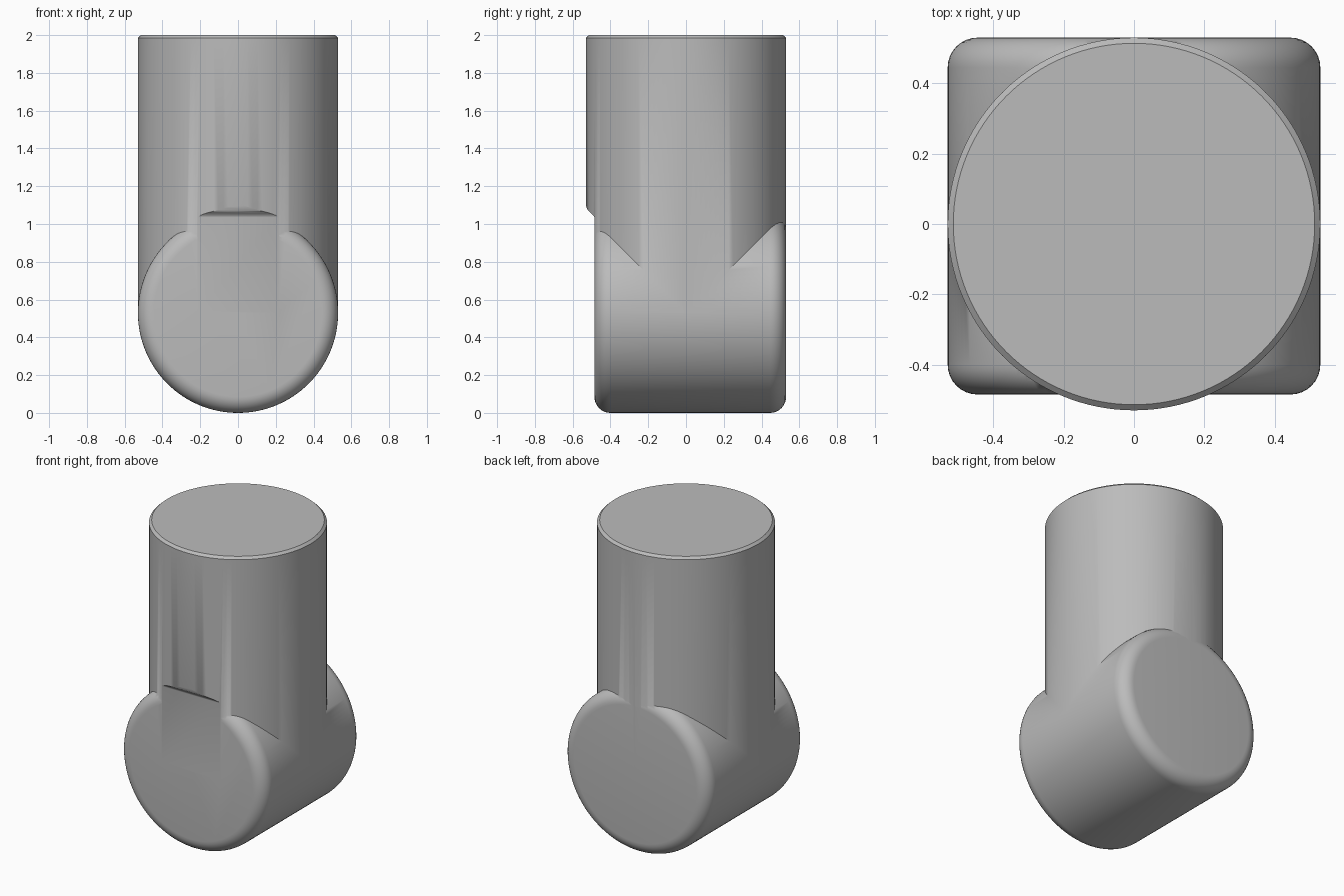
import bpy
import bmesh
import math
from mathutils import Matrix

cube = bpy.data.objects.get("Cube")
if cube:
    bpy.data.objects.remove(cube, do_unlink=True)

R = 0.53          # radius of both cylinders
FRONT = -0.485    # flat front cap
BACK = 0.53       # flat back cap
ROUND = 0.085     # rounding of the cap rims

grey = bpy.data.materials.new("plain grey")
grey.use_nodes = True
colour = (0.5, 0.5, 0.5, 1)
grey.diffuse_color = colour
grey.node_tree.nodes["Principled BSDF"].inputs["Base Color"].default_value = colour


def make_object(name, bm):
    bmesh.ops.recalc_face_normals(bm, faces=bm.faces)
    mesh = bpy.data.meshes.new(name)
    bm.to_mesh(mesh)
    bm.free()
    mesh.materials.append(grey)
    obj = bpy.data.objects.new(name, mesh)
    bpy.context.collection.objects.link(obj)
    return obj


def lathe(name, profile, matrix=Matrix(), sides=128):
    """Turn (radius, height) points about z and close both ends."""
    bm = bmesh.new()
    rings = []
    for r, h in profile:
        angles = [math.tau * i / sides for i in range(sides)]
        rings.append([bm.verts.new((r * math.cos(a), r * math.sin(a), h)) for a in angles])
    for low, high in zip(rings, rings[1:]):
        for i in range(sides):
            j = (i + 1) % sides
            bm.faces.new((low[i], low[j], high[j], high[i]))
    bm.faces.new(rings[0])
    bm.faces.new(rings[-1])
    bm.transform(matrix)
    return make_object(name, bm)


def boolean(target, tool, operation):
    mod = target.modifiers.new(operation.title(), "BOOLEAN")
    mod.operation = operation
    mod.solver = "EXACT"
    mod.object = tool
    bpy.context.view_layer.objects.active = target
    bpy.ops.object.modifier_apply(modifier=mod.name)
    bpy.data.objects.remove(tool, do_unlink=True)


# Horizontal barrel with rounded rims, its axis along y
steps = [math.pi / 2 * i / 8 for i in range(9)]
rim = [(R - ROUND + ROUND * math.sin(a), ROUND * (1 - math.cos(a))) for a in steps]
length = BACK - FRONT
barrel_profile = rim + [(r, length - h) for r, h in reversed(rim)]
to_y = Matrix.Translation((0, FRONT, R)) @ Matrix.Rotation(-math.pi / 2, 4, "X")
barrel = lathe("elbow_body", barrel_profile, to_y)

# Upright pipe with a small chamfer at the top
pipe = lathe("upright_pipe", [(R, R), (R, 1.985), (R - 0.016, 2)])

# Trim the pipe flush with the front cap, leaving a soft overhang
bm = bmesh.new()
outline = [(-0.7, 0.3), (FRONT, 0.3), (FRONT, 1.035), (-0.491, 1.046), (-0.503, 1.058),
           (-0.517, 1.07), (-0.526, 1.085), (-0.531, 1.105), (-0.7, 1.105)]
face = bm.faces.new([bm.verts.new((-0.6, y, z)) for y, z in outline])
ext = bmesh.ops.extrude_face_region(bm, geom=[face])["geom"]
bmesh.ops.translate(bm, vec=(1.2, 0, 0),
                    verts=[v for v in ext if isinstance(v, bmesh.types.BMVert)])
trimmer = make_object("front_trimmer", bm)
trimmer.hide_render = True
boolean(pipe, trimmer, "DIFFERENCE")

# Fuse both parts and shade smooth
boolean(barrel, pipe, "UNION")
bpy.ops.object.select_all(action="DESELECT")
barrel.select_set(True)
bpy.context.view_layer.objects.active = barrel
bpy.ops.object.shade_smooth_by_angle(angle=math.radians(35))
